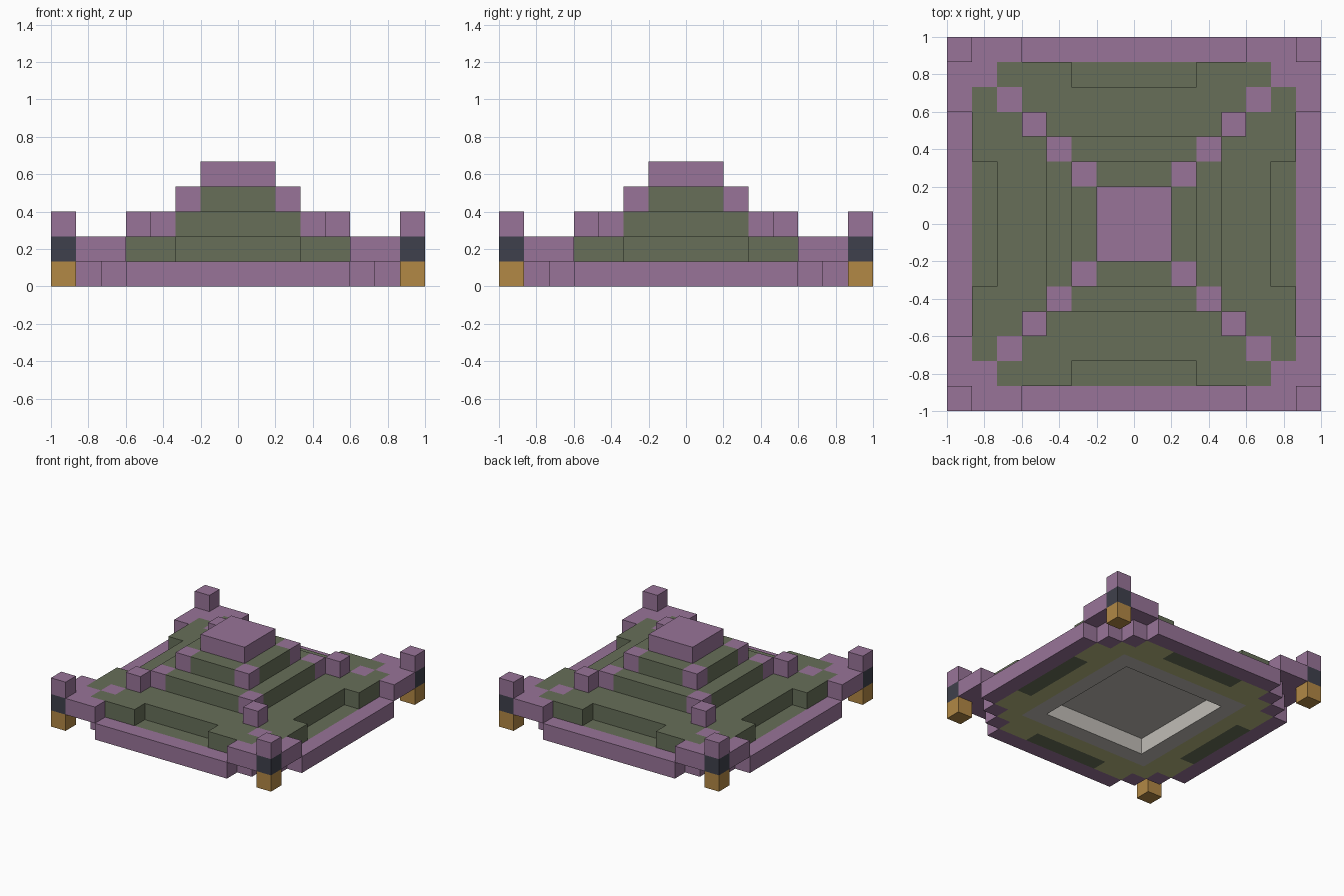
import bpy, bmesh
from mathutils import Matrix, Vector

if "Cube" in bpy.data.objects:
    bpy.data.objects.remove(bpy.data.objects["Cube"], do_unlink=True)

U = 2 / 15  # edge of one block


def material(name, rgb):
    lin = [((c / 255 + 0.055) / 1.055) ** 2.4 for c in rgb] + [1]
    m = bpy.data.materials.new(name)
    m.use_nodes = True
    m.diffuse_color = lin
    m.node_tree.nodes["Principled BSDF"].inputs["Base Color"].default_value = lin
    return m


purple = material("purple", (152, 116, 152))
green = material("moss green", (103, 111, 89))
gold = material("gold", (178, 136, 69))
dark = material("dark slate", (63, 64, 76))
olive = material("pale olive", (184, 184, 128))
grey = material("light grey", (192, 188, 182))


def part(name, mat, layer, boxes, spin=True):
    """Boxes are inclusive block ranges (x0, x1, y0, y1), repeated on four sides."""
    bm = bmesh.new()
    for turn in range(4 if spin else 1):
        rot = Matrix.Rotation(turn * 1.5707963268, 4, 'Z')
        for x0, x1, y0, y1 in boxes:
            centre = Vector(((x0 + x1) / 2, (y0 + y1) / 2, layer + 0.5)) * U
            size = Vector((x1 - x0 + 1, y1 - y0 + 1, 1)) * U
            bmesh.ops.create_cube(bm, size=1, matrix=rot @ Matrix.Translation(centre)
                                  @ Matrix.Diagonal((*size, 1)))
    me = bpy.data.meshes.new(name)
    bm.to_mesh(me)
    bm.free()
    me.materials.append(mat)
    ob = bpy.data.objects.new(name, me)
    bpy.context.collection.objects.link(ob)


def block(x, y):
    return (x, x, y, y)


def square(r):
    return [(-r, r, -r, r)]


# Base layer: outer rim, recessed ledges, underside rings, corner feet
part("outer_rim", purple, 0, [(-4, 4, 7, 7), block(5, 6), block(6, 5)])
part("side_ledges", green, 0, [(-2, 2, 6, 6)])
part("underside_border", olive, 0, [(-4, -3, 6, 6), (3, 4, 6, 6), (-4, 5, 5, 5)])
part("underside_ring", grey, 0, [(-3, 4, 4, 4)])
part("corner_feet", gold, 0, [block(7, 7)])

# First terrace with corner braces and a ceiling over the hollow base
part("hollow_ceiling", grey, 1, square(3), spin=False)
part("lower_terrace", green, 1,
     [(-3, 4, 4, 4), (-4, 4, 5, 5), (-5, -3, 6, 6), (3, 5, 6, 6)])
part("corner_braces", purple, 1,
     [(5, 6, 7, 7), (7, 7, 5, 6), block(6, 6), block(5, 5)])
part("corner_bands", dark, 1, [block(7, 7)])

# Upper steps with diagonal ridges
part("corner_caps", purple, 2, [block(7, 7)])
for layer, r, ridge, label in ((2, 3, (3, 4), "middle"), (3, 2, (2,), "upper")):
    part(label + "_step_core", green, layer, square(r - 1), spin=False)
    part(label + "_step_sides", green, layer, [(1 - r, r - 1, r, r)])
    part(label + "_ridges", purple, layer, [block(i, i) for i in ridge])
part("top_block", purple, 4, square(1), spin=False)
